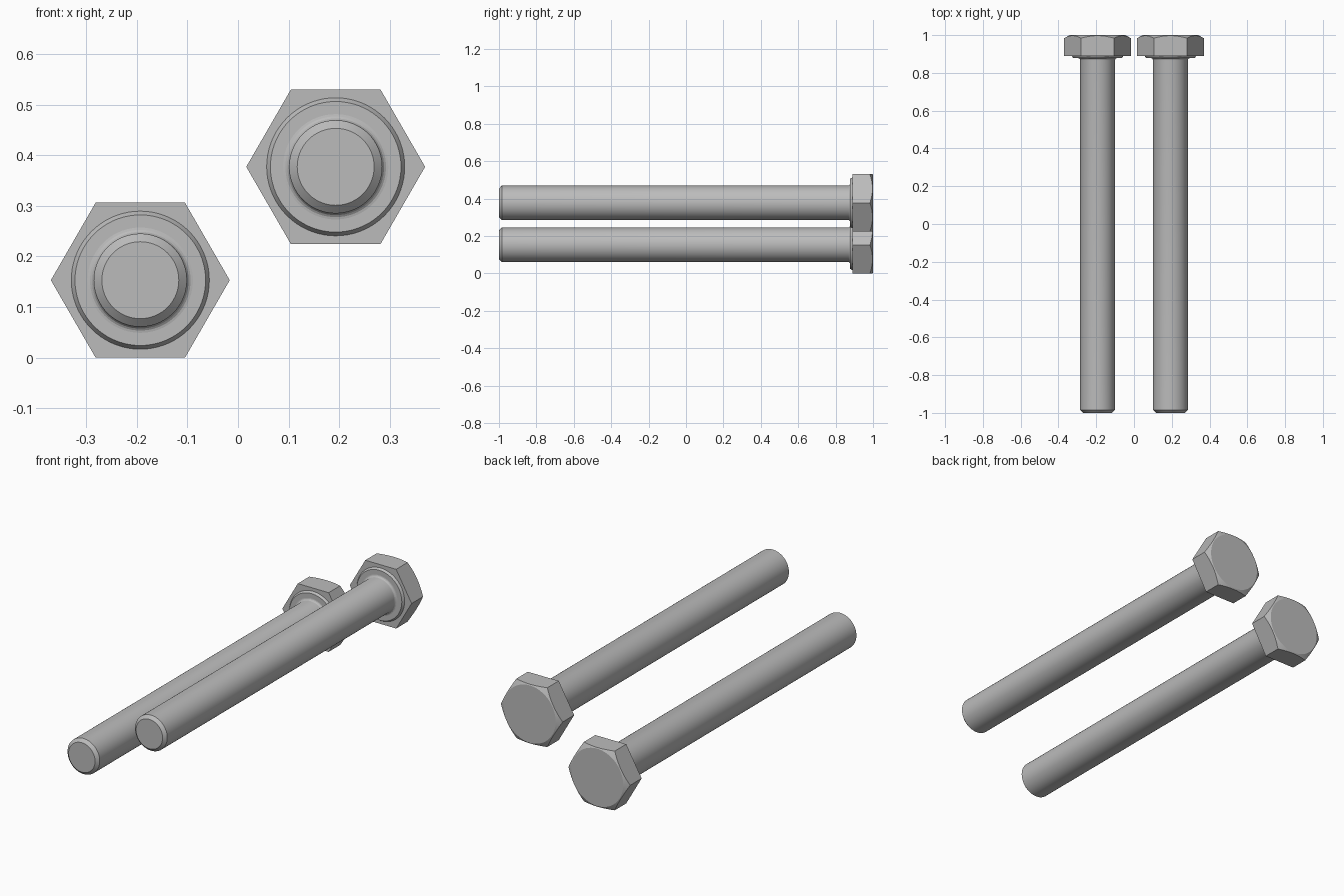
import bpy, bmesh
from math import cos, sin, pi, radians, tan

cube = bpy.data.objects.get("Cube")
if cube:
    bpy.data.objects.remove(cube)

steel = bpy.data.materials.new("grey steel")
steel.use_nodes = True
GREY = (0.5, 0.5, 0.5, 1)
steel.diffuse_color = GREY
steel.node_tree.nodes["Principled BSDF"].inputs["Base Color"].default_value = GREY

SEG = 72            # divisible by six, so rings hit the hexagon corners
APOTHEM = 0.153     # half the width across flats
CROWN = 0.148       # radius of the flat disc on the head


def ring_solid(name, rings, centre):
    """Skin a stack of rings, each a function angle -> (radius, y), and cap both ends."""
    bm = bmesh.new()
    loops = []
    for ring in rings:
        loop = []
        for i in range(SEG):
            a = 2 * pi * i / SEG
            r, y = ring(a)
            loop.append(bm.verts.new((r * cos(a), y, r * sin(a))))
        loops.append(loop)
    for lo, hi in zip(loops, loops[1:]):
        for i in range(SEG):
            j = (i + 1) % SEG
            bm.faces.new((lo[i], lo[j], hi[j], hi[i]))
    bm.faces.new(loops[0])
    bm.faces.new(loops[-1])
    bmesh.ops.recalc_face_normals(bm, faces=bm.faces)
    mesh = bpy.data.meshes.new(name)
    bm.to_mesh(mesh)
    bm.free()
    mesh.materials.append(steel)
    obj = bpy.data.objects.new(name, mesh)
    obj.location = (centre[0], 0, centre[1])
    bpy.context.collection.objects.link(obj)
    bpy.ops.object.select_all(action='DESELECT')
    obj.select_set(True)
    bpy.context.view_layer.objects.active = obj
    bpy.ops.object.shade_smooth_by_angle(angle=radians(20))
    return obj


def circle(r, y):
    return lambda a: (r, y)


def hex_radius(a):
    return APOTHEM / cos((a % (pi / 3)) - pi / 6)


def head_base(a):
    return hex_radius(a), 0.89


def head_rim(a):
    # Where the conical chamfer meets the hexagon sides
    r = hex_radius(a)
    return r, 1 - (r - CROWN) * tan(radians(30))


def bolt(side, centre):
    # Shank with chamfered tip and a small fillet under the head
    fillet = [circle(0.104 - 0.012 * cos(t * pi / 8), 0.866 + 0.012 * sin(t * pi / 8))
              for t in range(5)]
    ring_solid(side + "_shank",
               [circle(0.076, -1), circle(0.092, -0.985)] + fillet + [circle(0.104, 0.885)],
               centre)
    # Raised washer face
    ring_solid(side + "_washer_face",
               [circle(0.129, 0.878), circle(0.137, 0.891)], centre)
    # Hexagonal head with rounded-off corners
    ring_solid(side + "_hex_head",
               [head_base, head_rim, circle(CROWN, 1)], centre)


bolt("right", (-0.193, 0.153))
bolt("left", (0.193, 0.377))
